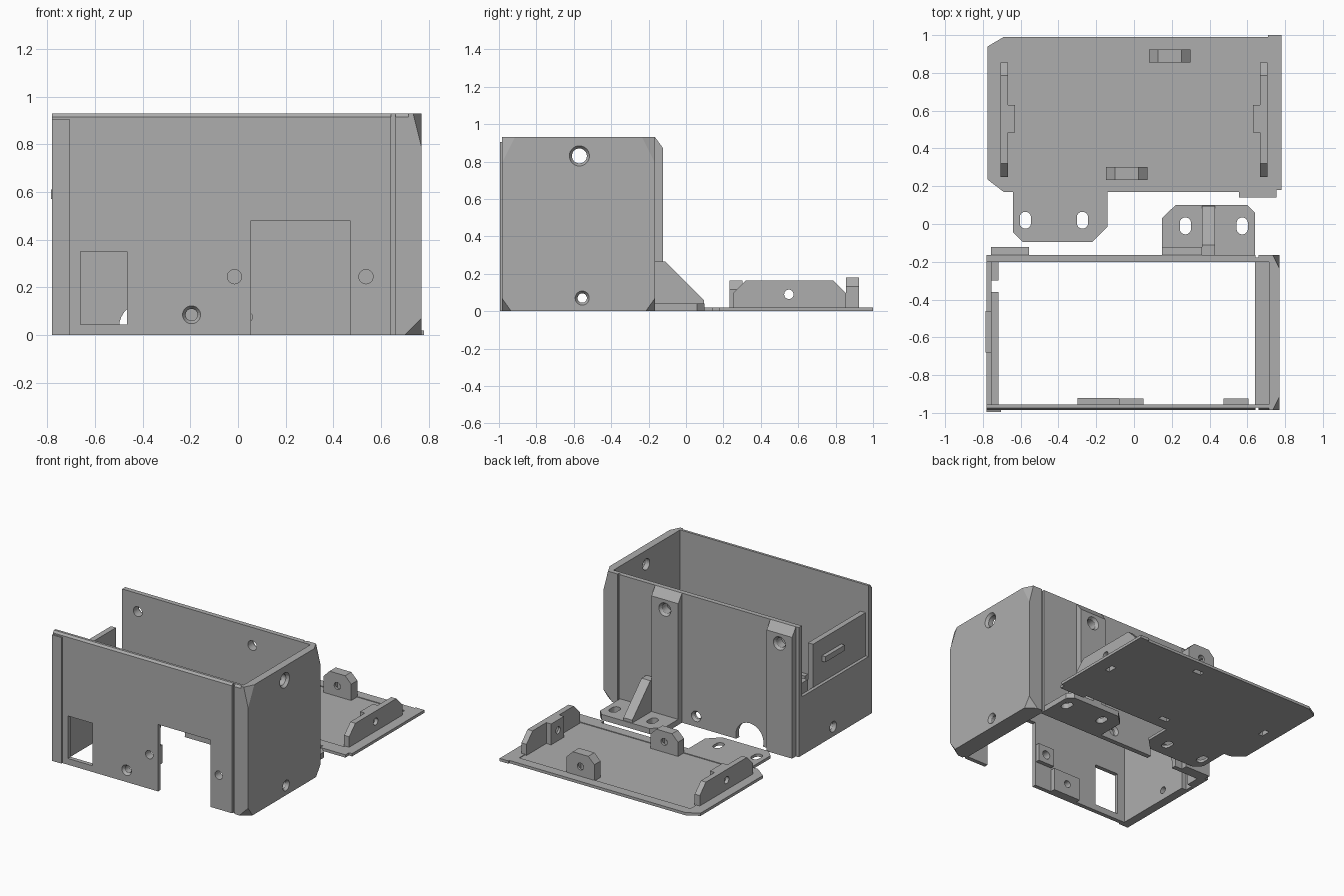
import bpy, bmesh, math
from mathutils import Vector, Matrix

if "Cube" in bpy.data.objects:
    bpy.data.objects.remove(bpy.data.objects["Cube"])

grey = bpy.data.materials.new("light_grey_plastic")
grey.diffuse_color = (0.42, 0.42, 0.42, 1)
grey.use_nodes = True
grey.node_tree.nodes["Principled BSDF"].inputs["Base Color"].default_value = grey.diffuse_color


def add(name, bm):
    bmesh.ops.recalc_face_normals(bm, faces=bm.faces[:])
    me = bpy.data.meshes.new(name)
    bm.to_mesh(me)
    bm.free()
    me.materials.append(grey)
    ob = bpy.data.objects.new(name, me)
    bpy.context.collection.objects.link(ob)
    return ob


def prism(name, axis, pts, a, b):
    """Extrude a 2D outline along an axis from a to b."""
    to3d = {'x': lambda u, v, w: (w, u, v),
            'y': lambda u, v, w: (u, w, v),
            'z': lambda u, v, w: (u, v, w)}[axis]
    bm = bmesh.new()
    f = bm.faces.new([bm.verts.new(to3d(u, v, a)) for u, v in pts])
    new = bmesh.ops.extrude_face_region(bm, geom=[f])['geom']
    shift = Vector(to3d(0, 0, b - a))
    bmesh.ops.translate(bm, vec=shift, verts=[v for v in new if isinstance(v, bmesh.types.BMVert)])
    return add(name, bm)


def box(name, x0, x1, y0, y1, z0, z1):
    return prism(name, 'z', [(x0, y0), (x1, y0), (x1, y1), (x0, y1)], z0, z1)


def cone(axis, c, r1, r2, depth):
    """Cutter along an axis, r1 at the low end and r2 at the high end."""
    rot = {'x': Matrix.Rotation(math.pi / 2, 4, 'Y'),
           'y': Matrix.Rotation(-math.pi / 2, 4, 'X'),
           'z': Matrix.Identity(4)}[axis]
    bm = bmesh.new()
    bmesh.ops.create_cone(bm, cap_ends=True, segments=28, radius1=r1, radius2=r2,
                          depth=depth, matrix=Matrix.Translation(c) @ rot)
    return add("cutter", bm)


def cut(ob, *cutters):
    for c in cutters:
        m = ob.modifiers.new("cut", 'BOOLEAN')
        m.operation, m.solver, m.object = 'DIFFERENCE', 'EXACT', c
        bpy.context.view_layer.objects.active = ob
        bpy.ops.object.modifier_apply(modifier=m.name)
        bpy.data.objects.remove(c)


def screw_hole(ob, axis, c, side, r=0.025, head=0.045, depth=0.2):
    """Through hole with a countersink; side is the outward sign."""
    k = {'x': 0, 'y': 1}[axis]
    mid = list(c)
    mid[k] -= side * 0.004
    radii = (r, head) if side > 0 else (head, r)
    cut(ob, cone(axis, c, r, r, depth), cone(axis, mid, *radii, 0.03))


def slot(x, y, w, h, z0=-0.1, z1=0.1):
    r = w / 2
    pts = []
    for i in range(20):
        t = 2 * math.pi * (i + 0.5) / 20
        pts.append((x + r * math.cos(t), y + math.copysign(h / 2 - r, math.sin(t)) + r * math.sin(t)))
    return prism("cutter", 'z', pts, z0, z1)


def clip_corner(ob, p, q, r):
    """Slice off the outer right corner through three points."""
    p, q, r = map(Vector, (p, q, r))
    n = (q - p).cross(r - p)
    if n.dot(p - Vector((0, -0.575, 0.465))) < 0:
        n = -n
    bm = bmesh.new()
    bm.from_mesh(ob.data)
    bmesh.ops.bisect_plane(bm, geom=bm.verts[:] + bm.edges[:] + bm.faces[:],
                           plane_co=p, plane_no=n, clear_outer=True)
    bmesh.ops.holes_fill(bm, edges=[e for e in bm.edges if e.is_boundary])
    bmesh.ops.recalc_face_normals(bm, faces=bm.faces[:])
    bm.to_mesh(ob.data)
    bm.free()


# --- Case walls ---
front = prism("front_wall", 'x', [(-0.985, 0), (-0.955, 0), (-0.955, 0.93),
                                  (-0.973, 0.93), (-0.985, 0.915)], -0.78, 0.745)
back = box("back_wall", -0.78, 0.745, -0.2, -0.165, 0, 0.93)
right = box("right_wall", 0.715, 0.77, -0.985, -0.165, 0, 0.93)
left = box("left_wall", -0.78, -0.755, -0.985, -0.165, 0, 0.42)
plate = box("left_inner_plate", -0.757, -0.717, -0.957, -0.36, 0, 0.73)
box("left_inner_post", -0.757, -0.717, -0.3, -0.198, 0, 0.5)
box("left_latch_ridge", -0.785, -0.75, -0.68, -0.46, 0.57, 0.61)
ledge = box("right_inner_ledge", 0.64, 0.717, -0.957, -0.198, 0, 0.13)
box("front_edge_strip", -0.78, -0.705, -0.995, -0.98, 0, 0.905)

# Clipped corners of the right side
for s, ye in ((1, -0.985), (-1, -0.165)):
    for ob in (right, front if s > 0 else back):
        clip_corner(ob, (0.735, ye, 0.93), (0.77, ye, 0.79), (0.77, ye + s * 0.07, 0.93))
        clip_corner(ob, (0.70, ye, 0), (0.77, ye, 0.07), (0.77, ye + s * 0.05, 0))

# Vertical grooves beside the right end
for ob, y in ((front, -0.985), (back, -0.165)):
    cut(ob, box("cutter", 0.643, 0.66, y - 0.013, y + 0.013, -0.1, 1.0))

# Front openings: switch window, socket notch, screw holes
cut(front, box("cutter", -0.66, -0.465, -1.1, -0.9, 0.045, 0.35),
    box("cutter", 0.055, 0.47, -1.1, -0.9, -0.1, 0.48))
pad = box("front_screw_pad", -0.30, -0.08, -0.957, -0.92, 0, 0.165)
bosses = [box("socket_nut_boss", x0, x1, -0.957, -0.925, 0.18, 0.31)
          for x0, x1 in ((-0.08, 0.05), (0.475, 0.605))]
for ob, x in zip(bosses, (-0.015, 0.537)):
    for o in (ob, front):
        cut(o, cone('y', (x, -0.95, 0.245), 0.03, 0.03, 0.2))
screw_hole(front, 'y', (-0.195, -0.985, 0.085), -1)
cut(pad, cone('y', (-0.195, -0.95, 0.085), 0.025, 0.025, 0.2))

# Back openings: round cable outlet and lid screw
cut(back, cone('y', (-0.39, -0.18, 0.03), 0.11, 0.11, 0.2))
screw_hole(back, 'y', (0.035, -0.165, 0.075), 1)

# Back columns with frame screws
for x0, x1 in ((-0.757, -0.555), (0.147, 0.36)):
    col = prism("back_column", 'x', [(-0.17, 0), (-0.122, 0), (-0.122, 0.87),
                                     (-0.165, 0.93), (-0.17, 0.93)], x0, x1)
    xc = (x0 + x1) / 2
    cut(back, cone('y', (xc, -0.18, 0.80), 0.035, 0.035, 0.2))
    screw_hole(col, 'y', (xc, -0.122, 0.80), 1, 0.035, 0.055)

# Side screw holes
screw_hole(right, 'x', (0.77, -0.57, 0.83), 1, 0.04, 0.062)
screw_hole(right, 'x', (0.77, -0.555, 0.07), 1)
cut(ledge, cone('x', (0.68, -0.555, 0.07), 0.025, 0.025, 0.3))
screw_hole(left, 'x', (-0.78, -0.555, 0.07), -1)
cut(plate, cone('x', (-0.74, -0.555, 0.07), 0.025, 0.025, 0.3))

# --- Mounting foot with rib ---
foot = prism("mounting_foot", 'z', [(0.147, -0.17), (0.64, -0.17), (0.64, 0.06), (0.60, 0.10),
                                    (0.22, 0.10), (0.147, 0.03)], 0, 0.04)
cut(foot, slot(0.272, -0.01, 0.06, 0.09), slot(0.573, -0.01, 0.06, 0.09))
prism("foot_rib", 'x', [(-0.17, 0.035), (0.095, 0.035), (0.095, 0.06),
                        (-0.11, 0.265), (-0.17, 0.265)], 0.36, 0.43)

# --- Lid with mounting tab ---
lid = prism("lid", 'z', [(-0.775, 0.235), (-0.69, 0.17), (-0.64, 0.17), (-0.64, -0.045),
                         (-0.59, -0.095), (-0.22, -0.095), (-0.14, -0.015), (-0.14, 0.17),
                         (0.555, 0.17), (0.555, 0.14), (0.755, 0.14), (0.755, 0.18),
                         (0.78, 0.18), (0.78, 1.0), (0.71, 1.0), (0.71, 0.99),
                         (-0.69, 0.99), (-0.775, 0.94)], 0, 0.02)
cut(lid, slot(-0.575, 0.02, 0.06, 0.09), slot(-0.273, 0.02, 0.06, 0.09),
    box("cutter", -0.68, 0.68, 0.24, 0.92, 0.015, 0.1))


def lug(name, axis, u0, u1, a, b, top, ch, traps):
    pts = [(u0, 0.013), (u1, 0.013), (u1, top - ch), (u1 - ch, top), (u0 + ch, top), (u0, top - ch)]
    ob = prism(name, axis, pts, a, b)
    return ob


# Side lugs with nut housings
for s in (-1, 1):
    a, b = sorted((s * 0.668, s * 0.708))
    side = lug("lid_side_lug", 'x', 0.25, 0.855, a, b, 0.165, 0.07, None)
    a, b = sorted((s * 0.63, s * 0.67))
    nut = box("lid_nut_housing", a, b, 0.485, 0.63, 0.013, 0.165)
    for o in (side, nut):
        cut(o, cone('x', (s * 0.67, 0.55, 0.09), 0.025, 0.025, 0.3))
    trap = (s * 0.665 - 0.018, s * 0.665 + 0.018, 0.515, 0.585, -0.1, 0.11)
    for o in (lid, side, nut):
        cut(o, box("cutter", *trap))

# Front and back lugs
for x0, x1, y0, y1, top in ((0.08, 0.30, 0.855, 0.925, 0.18), (-0.148, 0.072, 0.233, 0.302, 0.165)):
    ob = lug("lid_end_lug", 'y', x0, x1, y0, y1, top, 0.048, None)
    xc, yc = (x0 + x1) / 2, (y0 + y1) / 2
    cut(ob, cone('y', (xc, yc, 0.09), 0.025, 0.025, 0.3))
    for o in (lid, ob):
        cut(o, box("cutter", xc - 0.035, xc + 0.035, yc - 0.018, yc + 0.018, -0.1, 0.11))
